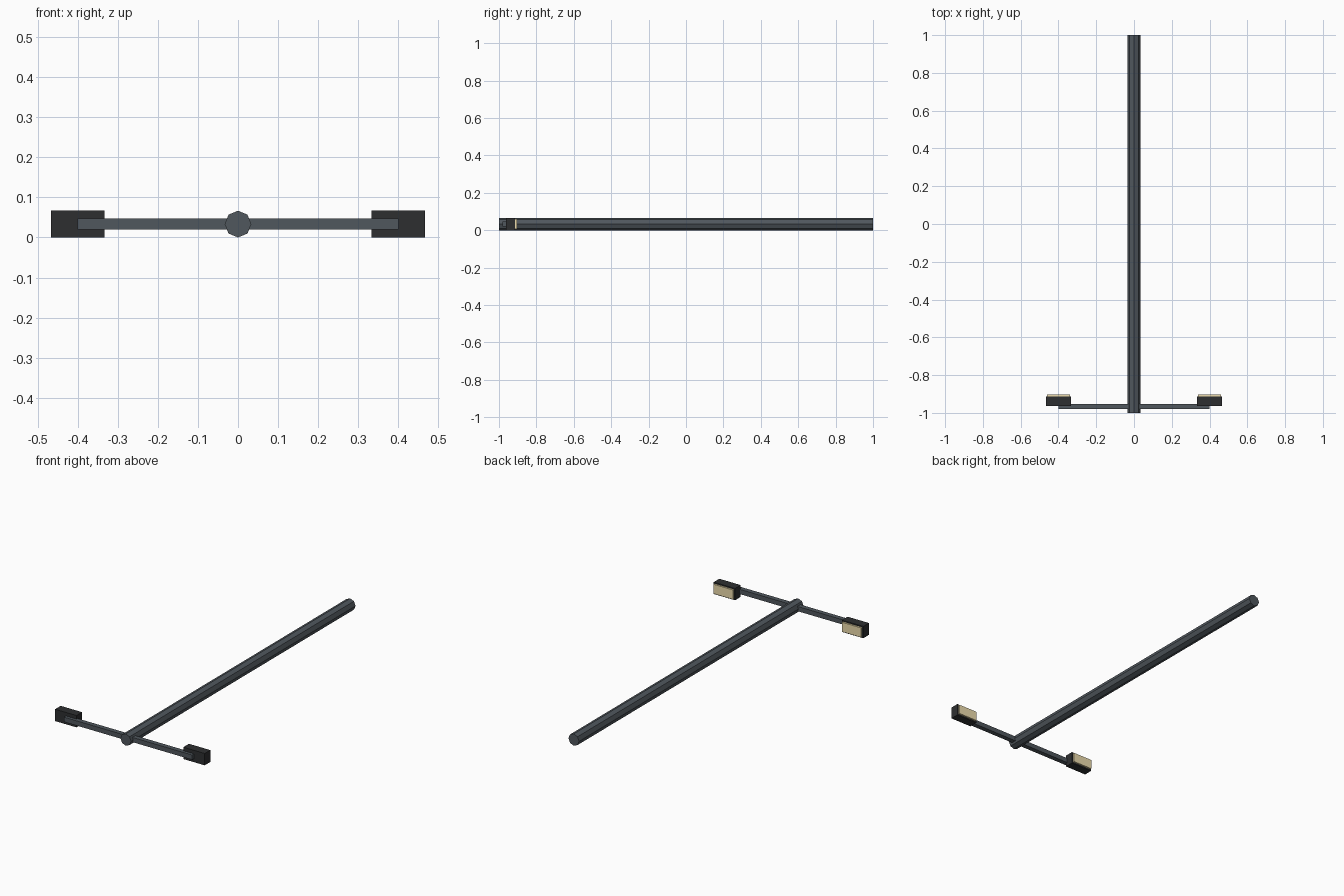
import bpy
from math import pi

if "Cube" in bpy.data.objects:
    bpy.data.objects.remove(bpy.data.objects["Cube"])


def material(name, rgb):
    m = bpy.data.materials.new(name)
    m.diffuse_color = (*rgb, 1)
    m.use_nodes = True
    m.node_tree.nodes["Principled BSDF"].inputs["Base Color"].default_value = m.diffuse_color
    return m


STEEL = material("dark_steel", (0.08, 0.095, 0.11))
HOUSING = material("black_housing", (0.027, 0.028, 0.03))
GLASS = material("warm_lens", (0.85, 0.72, 0.42))
MID_Z = 0.0333


def box(name, x, y0, y1, width, height, mat):
    bpy.ops.mesh.primitive_cube_add(size=1, location=(x, (y0 + y1) / 2, MID_Z))
    ob = bpy.context.object
    ob.name = name
    ob.scale = (width, y1 - y0, height)
    bpy.ops.object.transform_apply(location=False, rotation=False, scale=True)
    ob.data.materials.append(mat)
    return ob


# Eight-sided pole lying along y
bpy.ops.mesh.primitive_cylinder_add(vertices=8, radius=MID_Z, depth=2,
                                    location=(0, 0, MID_Z), rotation=(pi / 2, 0, 0))
pole = bpy.context.object
pole.name = "pole"
pole.data.materials.append(STEEL)

# Crossbar near the pole's top end
box("crossbar", 0, -0.98, -0.9533, 0.8, 0.0267, STEEL)

# Floodlight housing and lens at each end of the crossbar
for side, x in (("left", -0.4), ("right", 0.4)):
    box(side + "_lamp_housing", x, -0.963, -0.913, 0.1333, 0.0667, HOUSING)
    box(side + "_lamp_lens", x, -0.916, -0.903, 0.12, 0.0533, GLASS)
